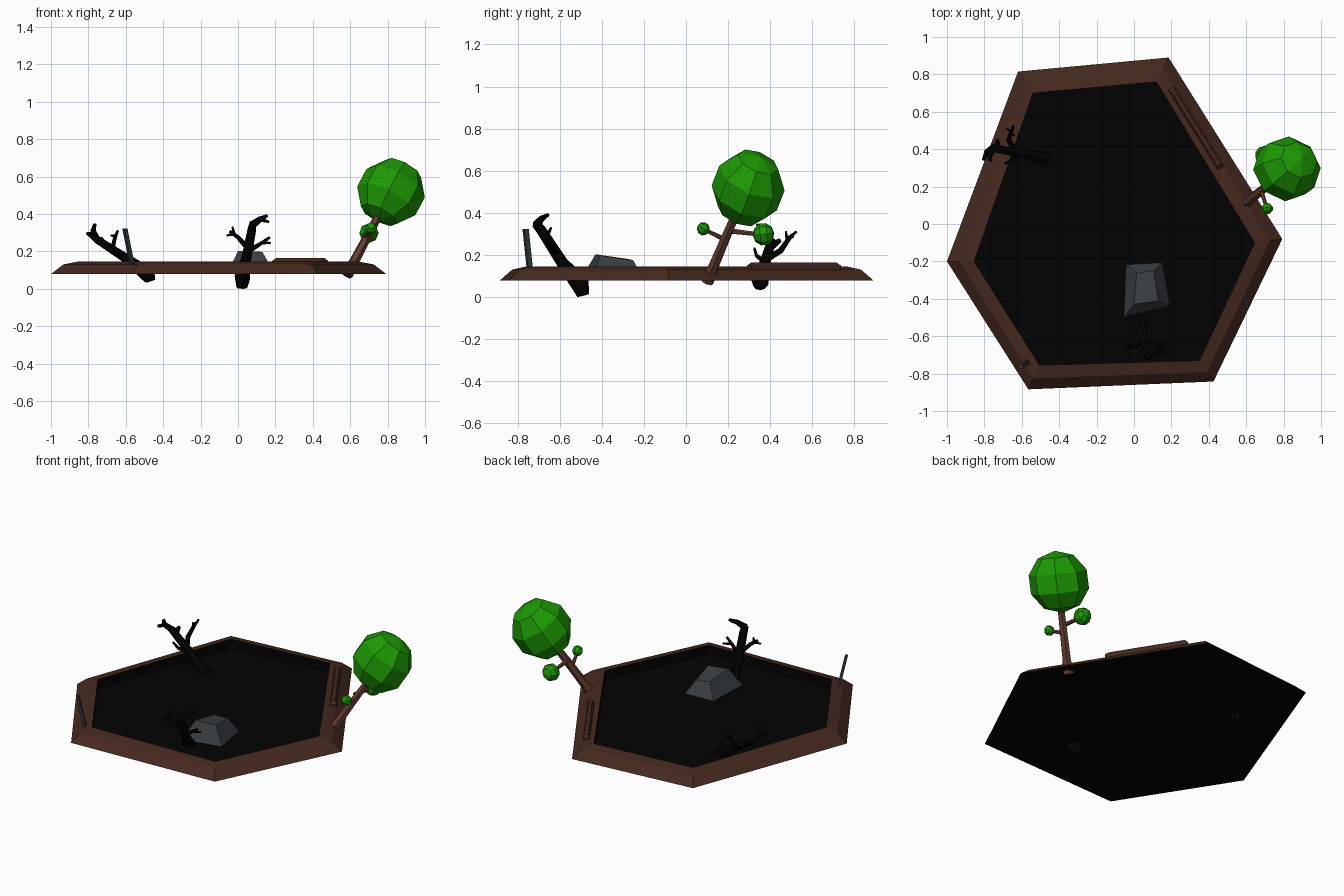
import bpy, bmesh, math
from mathutils import Vector, Matrix


def mat(name, rgb):
    m = bpy.data.materials.new(name)
    m.diffuse_color = (*rgb, 1)
    return m


EARTH = mat("dark_earth", (0.060, 0.022, 0.0135))
BARK = mat("brown_bark", (0.125, 0.047, 0.029))
LEAF = mat("leaf_green", (0.012, 0.320, 0.001))
TAR = mat("tar_black", (0.0008, 0.0008, 0.0008))
DEAD = mat("charred_wood", (0.0005, 0.0005, 0.0005))
STONE = mat("grey_stone", (0.043, 0.050, 0.055))
STEEL = mat("slate_metal", (0.026, 0.037, 0.043))


def finish(bm, name, material):
    bmesh.ops.recalc_face_normals(bm, faces=bm.faces)
    me = bpy.data.meshes.new(name)
    bm.to_mesh(me)
    bm.free()
    me.materials.append(material)
    ob = bpy.data.objects.new(name, me)
    bpy.context.collection.objects.link(ob)
    return ob


def loft(bm, rings, caps=True):
    """Skin a list of equal-length point rings."""
    vs = [[bm.verts.new(p) for p in r] for r in rings]
    n = len(vs[0])
    for a, b in zip(vs, vs[1:]):
        for i in range(n):
            j = (i + 1) % n
            bm.faces.new((a[i], a[j], b[j], b[i]))
    if caps:
        bm.faces.new(vs[0][::-1])
        bm.faces.new(vs[-1])


def limb(bm, path, sides=6):
    """Tapered tube along (x, y, z, radius) points."""
    pts = [Vector(p[:3]) for p in path]
    rings = []
    for i, p in enumerate(pts):
        d = (pts[min(i + 1, len(pts) - 1)] - pts[max(i - 1, 0)]).normalized()
        u = d.cross(Vector((0.3, 1, 0.1))).normalized()
        v = d.cross(u)
        rings.append([p + path[i][3] * (u * math.cos(2 * math.pi * k / sides)
                      + v * math.sin(2 * math.pi * k / sides)) for k in range(sides)])
    loft(bm, rings)


def tree(name, paths, material):
    bm = bmesh.new()
    for p in paths:
        limb(bm, p)
    return finish(bm, name, material)


def ball(name, centre, r, axis, seg=8, rings=5):
    bm = bmesh.new()
    rot = Vector((0, 0, 1)).rotation_difference(Vector(axis)).to_matrix().to_4x4()
    squash = Matrix.Diagonal((1, 0.95, 1, 1))
    bmesh.ops.create_uvsphere(bm, u_segments=seg, v_segments=rings, radius=r,
                              matrix=Matrix.Translation(centre) @ squash @ rot)
    return finish(bm, name, LEAF)


# Irregular hexagonal earth rim around the tar pool
outer = [(-0.62, 0.815), (0.185, 0.89), (0.793, -0.08), (0.425, -0.842), (-0.565, -0.884), (-1.0, -0.2)]
inner = [(-0.54, 0.70), (0.12, 0.76), (0.645, -0.10), (0.35, -0.73), (-0.505, -0.755), (-0.855, -0.2)]
FLOOR = 0.092


def ring(t, z):
    return [(a[0] + (b[0] - a[0]) * t, a[1] + (b[1] - a[1]) * t, z) for a, b in zip(outer, inner)]


bm = bmesh.new()
loft(bm, [ring(0, 0.083), ring(0.45, 0.134), ring(1, 0.150)], caps=False)
finish(bm, "earth_rim", EARTH)

# Tar: flat underside, sunken pool floor and inner walls
bm = bmesh.new()
low_ring = [bm.verts.new(p) for p in ring(0, 0.083)]
floor_ring = [bm.verts.new(p) for p in ring(1, FLOOR)]
top_ring = [bm.verts.new(p) for p in ring(1, 0.150)]
bm.faces.new(low_ring[::1])
bm.faces.new(floor_ring[::-1])
for i in range(6):
    j = (i + 1) % 6
    bm.faces.new((floor_ring[i], floor_ring[j], top_ring[j], top_ring[i]))
me = bpy.data.meshes.new("tar_pool")
bm.to_mesh(me)
bm.free()
me.materials.append(TAR)
bpy.context.collection.objects.link(bpy.data.objects.new("tar_pool", me))

# Fallen log half sunk in the rim
bm = bmesh.new()
a, b = Vector((0.20, 0.725, 0)), Vector((0.465, 0.30, 0))
d = (b - a).normalized()
s = Vector((-d.y, d.x, 0))
rings = []
for w, e, z in ((0.020, 0, 0.12), (0.020, 0, 0.153), (0.010, 0.018, 0.168)):
    up = Vector((0, 0, z))
    rings.append([a + d * e + s * w + up, b - d * e + s * w + up,
                  b - d * e - s * w + up, a + d * e - s * w + up])
loft(bm, rings)
finish(bm, "fallen_log", EARTH)

# Rock standing on the pool floor
bm = bmesh.new()
loft(bm, [[(-0.055, -0.50, FLOOR - 0.004), (0.195, -0.44, FLOOR - 0.004),
           (0.155, -0.205, FLOOR - 0.004), (-0.045, -0.215, FLOOR - 0.004)],
          [(0.0, -0.43, 0.207), (0.13, -0.41, 0.202), (0.105, -0.25, 0.178), (0.015, -0.265, 0.183)]])
finish(bm, "rock", STONE)

# Metal stake leaning out of the rim
bm = bmesh.new()
rings = []
for c in (Vector((-0.56, -0.738, 0.10)), Vector((-0.605, -0.762, 0.328))):
    u, v = Vector((0.008, 0.004, 0)), Vector((-0.006, 0.011, 0))
    rings.append([c - u - v, c + u - v, c + u + v, c - u + v])
loft(bm, rings)
finish(bm, "metal_stake", STEEL)

# Living tree: trunk, side branches, leaf balls
tree("tree_trunk", [
    [(0.58, 0.10, 0.08, 0.036), (0.62, 0.13, 0.148, 0.027), (0.77, 0.25, 0.43, 0.021)],
    [(0.68, 0.18, 0.28, 0.012), (0.71, 0.085, 0.325, 0.009)],
    [(0.695, 0.19, 0.32, 0.014), (0.70, 0.36, 0.30, 0.010)],
], BARK)
ball("tree_crown", (0.818, 0.295, 0.522), 0.183, (0.45, 0.35, 0.85))
ball("leaf_ball_large", (0.70, 0.368, 0.302), 0.054, (0, 1, 0.1))
ball("leaf_ball_small", (0.712, 0.082, 0.328), 0.032, (0, -0.8, 0.5))

# Dead trees leaning in the tar
tree("dead_tree_back", [
    [(-0.465, 0.35, 0.045, 0.025), (-0.475, 0.35, 0.075, 0.043), (-0.60, 0.375, 0.168, 0.026),
     (-0.75, 0.405, 0.265, 0.021)],
    [(-0.745, 0.41, 0.26, 0.022), (-0.79, 0.385, 0.295, 0.014), (-0.805, 0.34, 0.30, 0.009)],
    [(-0.75, 0.405, 0.27, 0.017), (-0.775, 0.36, 0.315, 0.015), (-0.765, 0.34, 0.35, 0.009)],
    [(-0.73, 0.41, 0.25, 0.020), (-0.73, 0.45, 0.275, 0.009)],
    [(-0.63, 0.38, 0.18, 0.016), (-0.67, 0.45, 0.225, 0.014), (-0.655, 0.495, 0.29, 0.011)],
    [(-0.655, 0.49, 0.285, 0.010), (-0.645, 0.525, 0.315, 0.006)],
    [(-0.655, 0.49, 0.285, 0.009), (-0.68, 0.51, 0.29, 0.005)],
    [(-0.66, 0.48, 0.27, 0.008), (-0.64, 0.475, 0.315, 0.005)],
    [(-0.60, 0.38, 0.165, 0.012), (-0.66, 0.335, 0.20, 0.009), (-0.69, 0.325, 0.235, 0.006)],
], DEAD)
tree("dead_tree_front", [
    [(0.02, -0.488, 0.011, 0.030), (0.022, -0.50, 0.06, 0.044), (0.045, -0.59, 0.170, 0.028),
     (0.075, -0.69, 0.325, 0.024), (0.08, -0.715, 0.352, 0.020)],
    [(0.075, -0.71, 0.345, 0.022), (0.12, -0.685, 0.378, 0.015), (0.155, -0.655, 0.395, 0.008)],
    [(0.12, -0.685, 0.375, 0.012), (0.165, -0.70, 0.362, 0.007)],
    [(0.05, -0.62, 0.225, 0.016), (0.0, -0.655, 0.28, 0.012), (-0.045, -0.66, 0.312, 0.009)],
    [(-0.02, -0.66, 0.295, 0.010), (-0.03, -0.64, 0.335, 0.005)],
    [(-0.02, -0.66, 0.295, 0.009), (-0.06, -0.675, 0.29, 0.005)],
    [(0.055, -0.61, 0.205, 0.015), (0.12, -0.645, 0.245, 0.010), (0.17, -0.655, 0.28, 0.007)],
    [(0.13, -0.645, 0.25, 0.009), (0.175, -0.62, 0.25, 0.005)],
], DEAD)

# Drop the whole model onto z = 0
bpy.context.view_layer.update()
low = min(v.co.z for o in bpy.data.objects for v in o.data.vertices)
for o in bpy.data.objects:
    o.location.z -= low
